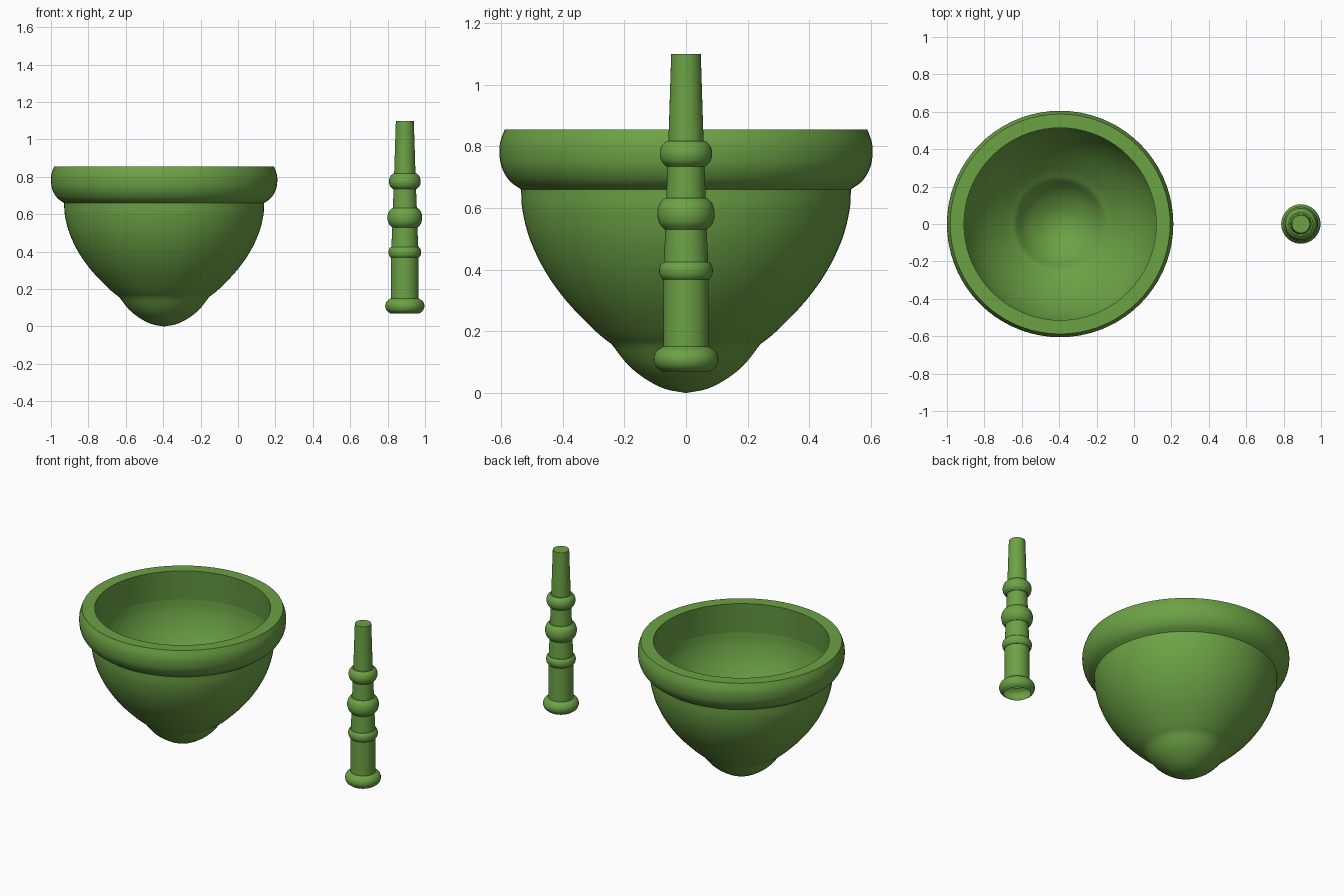
import bpy, bmesh, math
from mathutils import Vector

if "Cube" in bpy.data.objects:
    bpy.data.objects.remove(bpy.data.objects["Cube"])

green = bpy.data.materials.new("green")
green.diffuse_color = (0.15, 0.36, 0.06, 1)
green.use_nodes = True
green.node_tree.nodes["Principled BSDF"].inputs["Base Color"].default_value = green.diffuse_color


def smooth(pts, n=4):
    """Catmull-Rom curve through the profile points."""
    p = [Vector(q) for q in pts]
    p = [2 * p[0] - p[1]] + p + [2 * p[-1] - p[-2]]
    out = []
    for a, b, c, d in zip(p, p[1:], p[2:], p[3:]):
        for i in range(n):
            t = i / n
            out.append(0.5 * (2 * b + (c - a) * t + (2 * a - 5 * b + 4 * c - d) * t * t
                              + (3 * b - a - 3 * c + d) * t ** 3))
    return [tuple(v) for v in out] + [tuple(pts[-1])]


def lathe(name, profile, x, steps=72):
    """Revolve a (radius, z) profile around a vertical axis at x."""
    bm = bmesh.new()
    vs = [bm.verts.new((max(r, 0), 0, z)) for r, z in profile]
    es = [bm.edges.new(e) for e in zip(vs, vs[1:])]
    bmesh.ops.spin(bm, geom=vs + es, cent=(0, 0, 0), axis=(0, 0, 1),
                   angle=math.tau, steps=steps, use_duplicate=False)
    bmesh.ops.remove_doubles(bm, verts=bm.verts[:], dist=1e-4)
    bmesh.ops.recalc_face_normals(bm, faces=bm.faces[:])
    me = bpy.data.meshes.new(name)
    bm.to_mesh(me)
    bm.free()
    me.materials.append(green)
    ob = bpy.data.objects.new(name, me)
    ob.location.x = x
    bpy.context.collection.objects.link(ob)
    bpy.ops.object.select_all(action='DESELECT')
    ob.select_set(True)
    bpy.context.view_layer.objects.active = ob
    bpy.ops.object.shade_smooth_by_angle(angle=math.radians(22))
    return ob


def bead(z0, z1, r_bottom, r_mid, r_top):
    """Rounded ring profile from bottom to top."""
    h = z1 - z0
    return smooth([(r_bottom, z0), (r_mid - (r_mid - r_bottom) * 0.28, z0 + h * 0.2),
                   (r_mid, z0 + h * 0.5),
                   (r_mid - (r_mid - r_top) * 0.28, z0 + h * 0.8), (r_top, z1)])


BX, PX = -0.395, 0.892

# bowl: pointed tip and thin curved shell
tip = smooth([(0, 0), (0.07, 0.014), (0.135, 0.048), (0.19, 0.093), (0.24, 0.157)])
shell = smooth([(0.24, 0.157), (0.295, 0.202), (0.385, 0.295), (0.455, 0.392),
                (0.505, 0.495), (0.53, 0.59), (0.535, 0.66)])
lathe("bowl", tip + shell, BX)

# bowl rim: rounded outside, flat top, inner wall
rim = smooth([(0.535, 0.66), (0.572, 0.688), (0.597, 0.73), (0.605, 0.775),
              (0.602, 0.815), (0.588, 0.855)])
lathe("bowl_rim", rim + [(0.514, 0.855), (0.535, 0.66)], BX)

# turned handle: open flared foot, shafts and beads, flat end
handle = (bead(0.07, 0.15, 0.078, 0.105, 0.076)
          + [(0.073, 0.15), (0.073, 0.368)] + bead(0.368, 0.425, 0.075, 0.087, 0.075)
          + [(0.072, 0.425), (0.067, 0.53)] + bead(0.53, 0.633, 0.069, 0.093, 0.069)
          + [(0.064, 0.633), (0.06, 0.735)] + bead(0.735, 0.817, 0.064, 0.085, 0.064)
          + [(0.057, 0.817), (0.048, 1.10), (0, 1.10)])
lathe("handle", handle, PX, 48)
